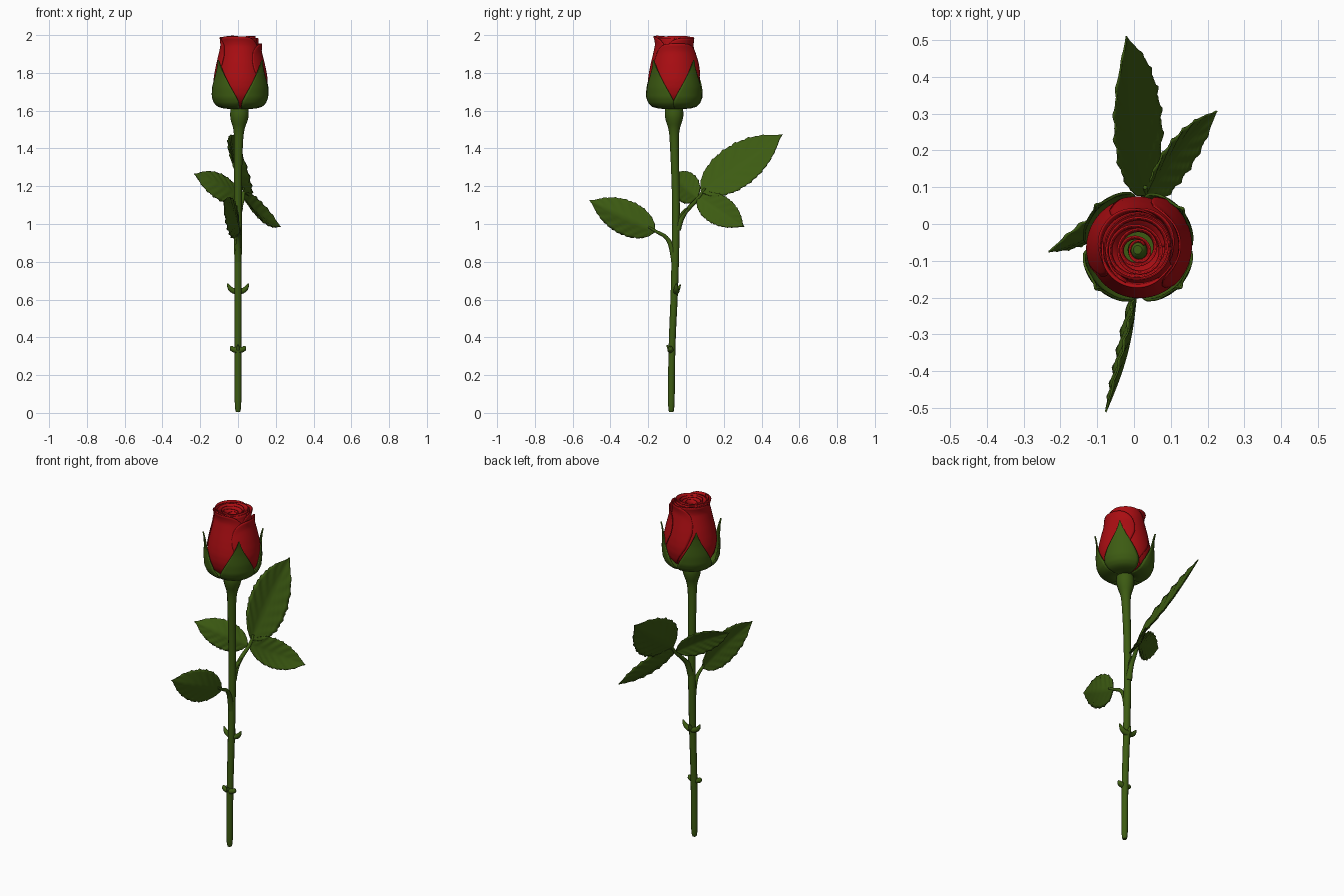
import bpy, math
from mathutils import Vector
from math import sin, cos, pi, radians

if "Cube" in bpy.data.objects:
    bpy.data.objects.remove(bpy.data.objects["Cube"])


def material(name, rgb):
    m = bpy.data.materials.new(name)
    m.diffuse_color = (*rgb, 1)
    m.use_nodes = True
    m.node_tree.nodes["Principled BSDF"].inputs["Base Color"].default_value = m.diffuse_color
    return m


RED = material("petal red", (0.40, 0.004, 0.006))
GREEN = material("leaf green", (0.046, 0.105, 0.006))
CX, CY = 0.01, -0.062      # bud axis


def finish(ob, mat):
    ob.data.materials.clear()
    ob.data.materials.append(mat)
    bpy.ops.object.select_all(action='DESELECT')
    ob.select_set(True)
    bpy.context.view_layer.objects.active = ob
    bpy.ops.object.shade_smooth_by_angle(angle=radians(50))


def tube(name, pts, radii, mat=GREEN):
    """Tapered round tube through the points."""
    cu = bpy.data.curves.new(name, 'CURVE')
    cu.dimensions = '3D'
    cu.bevel_depth = 1
    cu.bevel_resolution = 4
    cu.resolution_u = 5
    cu.use_fill_caps = True
    sp = cu.splines.new('NURBS')
    sp.points.add(len(pts) - 1)
    for p, co, r in zip(sp.points, pts, radii):
        p.co = (*co, 1)
        p.radius = r
    sp.order_u = 3
    sp.use_endpoint_u = True
    ob = bpy.data.objects.new(name, cu)
    bpy.context.collection.objects.link(ob)
    bpy.ops.object.select_all(action='DESELECT')
    ob.select_set(True)
    bpy.context.view_layer.objects.active = ob
    bpy.ops.object.convert(target='MESH')
    finish(bpy.context.object, mat)


def sheet(name, fn, nu, nv, mat, thick):
    """Thin sheet from fn(u, v), both 0..1."""
    verts = [fn(i / nu, j / nv) for j in range(nv + 1) for i in range(nu + 1)]
    faces = [(a, a + 1, a + nu + 2, a + nu + 1)
             for j in range(nv) for i in range(nu) for a in [j * (nu + 1) + i]]
    me = bpy.data.meshes.new(name)
    me.from_pydata(verts, [], faces)
    ob = bpy.data.objects.new(name, me)
    bpy.context.collection.objects.link(ob)
    s = ob.modifiers.new("thickness", 'SOLIDIFY')
    s.thickness = thick
    s.offset = 0
    finish(ob, mat)


def lerp(table, x):
    for (x0, y0), (x1, y1) in zip(table, table[1:]):
        if x <= x1:
            t = max(0, (x - x0) / (x1 - x0))
            return y0 + (y1 - y0) * t
    return table[-1][1]


def polar(a, r, z):
    return (CX + r * cos(a), CY + r * sin(a), z)


# Stem with the swollen receptacle under the bud
tube("stem",
     [(0, -.078, .004), (0, -.078, .012), (0, -.077, .2), (0, -.073, .4), (0, -.062, .62),
      (0, -.056, .85), (0, -.052, 1.05), (0, -.056, 1.25), (.002, -.062, 1.42),
      (.005, -.063, 1.5), (.006, -.063, 1.55), (.008, -.063, 1.59), (.01, -.063, 1.625)],
     [.011, .018, .018, .018, .019, .02, .02, .021, .023, .027, .046, .051, .044])

# Thorns: two pairs, hooked upward
for z, y, reach, lift in ((.655, -.052, .056, .03), (.345, -.082, .042, .006)):
    for s in (-1, 1):
        tube("thorn", [(s * .008, y, z - .012), (s * .028, y, z - .01),
                       (s * reach * .85, y, z + lift * .3), (s * reach, y, z + lift)],
             [.017, .014, .012, .003])
tube("front_bud_scale", [(0, -.055, .64), (0, -.04, .655), (0, -.03, .68)], [.015, .012, .003])
tube("low_bud_scale", [(0, -.078, .33), (0, -.095, .345), (0, -.1, .36)], [.014, .009, .003])

# Leaf stalks
tube("upper_leaf_stalk", [(0, -.045, .97), (.004, -.025, 1.04), (.015, .03, 1.1),
                          (.03, .07, 1.14), (.03, .1, 1.19)], [.019, .013, .011, .01, .006])
tube("lower_leaf_stalk", [(0, -.06, .8), (0, -.074, .88), (.003, -.105, .935),
                          (.008, -.15, .955), (.008, -.2, .985)], [.018, .014, .01, .009, .005])
tube("stalk_stipule", [(.002, -.035, 1.03), (.02, -.01, 1.08), (.024, .01, 1.085)], [.01, .007, .002])


def leaf(name, base, tip, width):
    """Serrated pointed blade; width is the full vector across it."""
    b, a, w = Vector(base), Vector(tip) - Vector(base), Vector(width)
    n = a.cross(w).normalized()

    def fn(u, v):
        s = 2 * u - 1
        half = lerp([(0, .06), (.06, .45), (.15, .73), (.28, .94), (.42, 1), (.56, .95),
                     (.7, .78), (.82, .53), (.91, .25), (.96, .09), (1, 0)], v) / 2
        tooth = (v * 14) % 1
        edge = half * (1 + .07 * (tooth - .5) * (abs(s) > .99))
        vein = .004 * sin(2 * pi * (v * 7 - abs(s) * 1.6)) * abs(s) * (half * 2)
        bend = .018 * sin(pi * v) - .02 * abs(s) * half * 2
        return b + a * v + w * s * edge + n * (vein - bend)

    sheet(name, fn, 12, 56, GREEN, .005)


leaf("upper_end_leaflet", (.03, .08, 1.17), (-.02, .51, 1.475), (-.12, -.12, .19))
leaf("upper_right_leaflet", (.025, .065, 1.145), (.225, .307, .985), (-.03, .1, .125))
leaf("upper_left_leaflet", (.02, .06, 1.14), (-.232, -.075, 1.265), (.02, .08, .135))
leaf("lower_leaf", (.008, -.165, .96), (-.077, -.51, 1.125), (.03, .076, .168))

# Bud silhouette: height -> radius
BUD = [(1.615, .04), (1.625, .075), (1.65, .108), (1.68, .126), (1.72, .135), (1.76, .136),
       (1.8, .131), (1.85, .121), (1.9, .109), (1.95, .098), (1.98, .095), (2.0, .099)]


def core(u, v):
    z = 1.617 + .368 * v
    return polar(2 * pi * u, lerp(BUD, z) * .92, z)


sheet("bud_body", core, 48, 24, RED, .004)


def petal(name, ang, half, scale, top, skew):
    def fn(u, v):
        s = 2 * u - 1
        z = 1.617 + (top - .05 * abs(s) ** 4 - 1.617) * v
        spread = lerp([(0, .3), (.2, .5), (.45, .78), (.7, .97), (.85, 1), (1, .93)], v)
        a = radians(ang + half * s * spread)
        r = lerp(BUD, z) * scale + skew * s + .012 * max(0, v - .88) / .12 * (1 - s * s)
        return polar(a, r, z)
    sheet(name, fn, 28, 28, RED, .005)


# Outer petals, each with one edge tucked in
petal("front_petal", -108, 85, 1.0, 1.993, .004)
petal("back_petal", 135, 88, .99, 1.99, .004)
petal("right_petal", 8, 66, 1.07, 1.955, .003)
petal("right_back_petal", 50, 80, .97, 1.985, .004)


# Rolled heart of the flower
def heart(u, v):
    a = 2 * pi * 4.6 * u + .6
    r = .014 + .072 * u + .004 * sin(a * 1.5)
    top = 1.955 + .04 * u ** .6 + .004 * sin(a * 1.3)
    z = 1.8 + (min(top, 1.997) - 1.8) * v
    r += .006 * max(0, v - .8) / .2
    x, y, z = polar(a, r, z)
    return (x, y - .008, z)


sheet("rolled_heart", heart, 150, 8, RED, .005)
tube("flower_centre", [(CX, CY - .008, 1.8), (CX, CY - .008, 1.9), (CX, CY - .008, 1.945),
                       (CX, CY - .008, 1.955)], [.028, .028, .026, .012])

# Four sepals cupping the bud
CUP = [(1.612, .03), (1.614, .085), (1.622, .118), (1.64, .138), (1.67, .15), (1.72, .154),
       (1.78, .152), (1.83, .154), (1.87, .162)]
for ang in (40, 135, 225, -43):
    def sepal(u, v, ang=ang):
        z = 1.612 + .255 * v ** 1.5
        s = 2 * u - 1
        half = lerp([(1.612, 44), (1.65, 42), (1.69, 34), (1.74, 23), (1.79, 12),
                     (1.83, 5), (1.867, .6)], z)
        return polar(radians(ang + half * s), lerp(CUP, z) - .006 * s * s * (1 - v), z)
    sheet("sepal", sepal, 12, 24, GREEN, .007)
